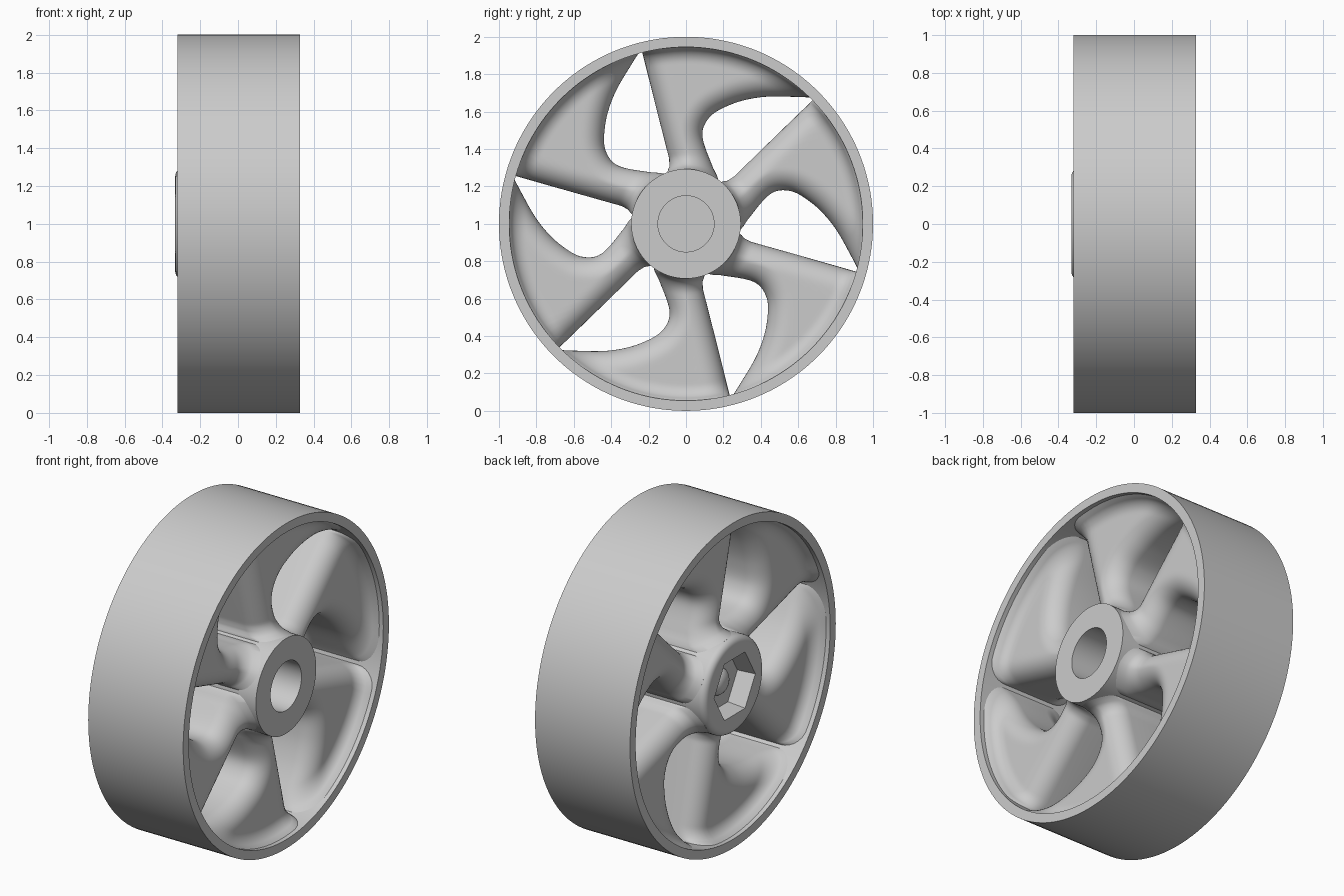
import bpy, bmesh
from math import sin, cos, pi, radians, sqrt, hypot

cube = bpy.data.objects.get("Cube")
if cube:
    bpy.data.objects.remove(cube)

grey = bpy.data.materials.new("light_grey")
grey.use_nodes = True
GREY = (0.6, 0.6, 0.6, 1)
grey.diffuse_color = GREY
grey.node_tree.nodes["Principled BSDF"].inputs["Base Color"].default_value = GREY

MID, HALF = 0.004, 0.323          # centre and half width along the axle
RIM_IN, HUB_R = 0.945, 0.293
WEB, ROUND, FILLET = 0.22, 0.12, 0.085


def point(x, r, a):
    """Angle a runs from straight up towards +y, around the x axle."""
    return (x, r * sin(a), 1 + r * cos(a))


def finish(bm, name):
    bmesh.ops.recalc_face_normals(bm, faces=bm.faces)
    mesh = bpy.data.meshes.new(name)
    bm.to_mesh(mesh)
    bm.free()
    mesh.materials.append(grey)
    obj = bpy.data.objects.new(name, mesh)
    bpy.context.collection.objects.link(obj)
    bpy.ops.object.select_all(action="DESELECT")
    obj.select_set(True)
    bpy.context.view_layer.objects.active = obj
    bpy.ops.object.shade_smooth_by_angle(angle=radians(35))
    return obj


def lathe(name, profile, segs, closed=False):
    """Revolve (x, radius, is_hex) rings; open profiles get end caps."""
    bm = bmesh.new()
    rings = []
    for x, r, is_hex in profile:
        ring = []
        for i in range(segs):
            a = 2 * pi * i / segs
            # flat top, corners on the y axis
            k = cos(pi / 6) / cos((a + pi / 6) % (pi / 3) - pi / 6) if is_hex else 1
            ring.append(bm.verts.new(point(x, r * k, a)))
        rings.append(ring)
    pairs = list(zip(rings, rings[1:])) + ([(rings[-1], rings[0])] if closed else [])
    for p, q in pairs:
        for i in range(segs):
            j = (i + 1) % segs
            bm.faces.new((p[i], p[j], q[j], q[i]))
    if not closed:
        bm.faces.new(rings[0])
        bm.faces.new(rings[-1])
    return finish(bm, name)


# Rim: plain wide ring
front, back = MID + HALF, MID - HALF
lathe("rim", [(front, 1, 0), (front, RIM_IN, 0), (back, RIM_IN, 0), (back, 1, 0)], 144, True)

# Hub: blind bore on one end, rounded nose with hex socket and domed stud on the other
nose, floor = -0.332, -0.22
hub = [(front - 0.42, 0.15, 0), (front, 0.15, 0), (front, HUB_R, 0)]
for i in range(7):
    t = i / 6 * pi / 2
    hub.append((nose + 0.04 * (1 - sin(t)), HUB_R - 0.04 * (1 - cos(t)), 0))
hub += [(nose, 0.2, 1), (floor, 0.185, 1), (floor, 0.08, 0)]
for i in range(1, 6):
    t = i / 6 * pi / 2
    hub.append((floor - 0.05 * sin(t), 0.08 * cos(t), 0))
lathe("hub", hub, 96)

# Spoke outlines as (radius, degrees): swept edge and nearly radial edge
SWEPT = [(0.28, 38.5), (0.298, 35), (0.333, 25.7), (0.41, 15.1), (0.494, 10.2),
         (0.586, 12.6), (0.678, 20.3), (0.774, 29.4), (0.878, 39.3), (0.97, 46.2)]
RADIAL = [(0.28, -20.5), (0.298, -19.5), (0.32, -16), (0.36, -14.5), (0.97, -14.3)]


def along(pts, r):
    """Smooth interpolation of the angle at radius r."""
    n = len(pts)
    i = max(k for k in range(n - 1) if pts[k][0] <= r + 1e-9)

    def slope(k):
        a, b = pts[max(k - 1, 0)], pts[min(k + 1, n - 1)]
        return (b[1] - a[1]) / (b[0] - a[0])
    (r0, a0), (r1, a1) = pts[i], pts[i + 1]
    w = r1 - r0
    t = (r - r0) / w
    if pts is RADIAL:
        return radians(a0 + (a1 - a0) * t)
    return radians(a0 * (1 + 2 * t) * (1 - t) ** 2 + a1 * t * t * (3 - 2 * t)
                   + w * t * (1 - t) * (slope(i) * (1 - t) - slope(i + 1) * t))


def quarter(s):
    s = min(max(s, 0), 1)
    return 1 - sqrt(1 - s * s)


ROWS, COLS = 54, 28
radii = [0.28 + 0.69 * i / ROWS for i in range(ROWS + 1)]
edges = []
for pts in (RADIAL, SWEPT):
    edges.append([(r * sin(along(pts, r)), r * cos(along(pts, r))) for r in radii])


def half_thickness(r, y, z):
    """Flat web, concave fillets at hub and rim, rounded over the free edges."""
    base = WEB + FILLET * (quarter((r - RIM_IN + FILLET) / FILLET)
                           + quarter((HUB_R + FILLET - r) / FILLET))
    d = ROUND
    for line in edges:
        for (y0, z0), (y1, z1) in zip(line, line[1:]):
            ey, ez = y1 - y0, z1 - z0
            t = ((y - y0) * ey + (z - z0) * ez) / (ey * ey + ez * ez)
            t = min(max(t, 0), 1)
            d = min(d, hypot(y - y0 - t * ey, z - z0 - t * ez))
    return base - ROUND * quarter(1 - d / ROUND)


# One spoke as a grid of (radius, angle, half thickness), repeated six times
grid = []
for r in radii:
    a0, a1 = along(RADIAL, r), along(SWEPT, r)
    row = []
    for j in range(COLS + 1):
        a = a0 + (a1 - a0) * (1 - cos(pi * j / COLS)) / 2
        row.append((r, a, half_thickness(r, r * sin(a), r * cos(a))))
    grid.append(row)

bm = bmesh.new()
for k in range(6):
    turn = k * pi / 3
    sides = [[[bm.verts.new(point(MID + s * h, r, a + turn)) for r, a, h in row]
              for row in grid] for s in (1, -1)]
    for g in sides:
        for i in range(ROWS):
            for j in range(COLS):
                bm.faces.new((g[i][j], g[i + 1][j], g[i + 1][j + 1], g[i][j + 1]))
    p, q = sides
    for j in (0, COLS):
        for i in range(ROWS):
            bm.faces.new((p[i][j], p[i + 1][j], q[i + 1][j], q[i][j]))
    for i in (0, ROWS):
        for j in range(COLS):
            bm.faces.new((p[i][j], p[i][j + 1], q[i][j + 1], q[i][j]))
finish(bm, "spokes")
